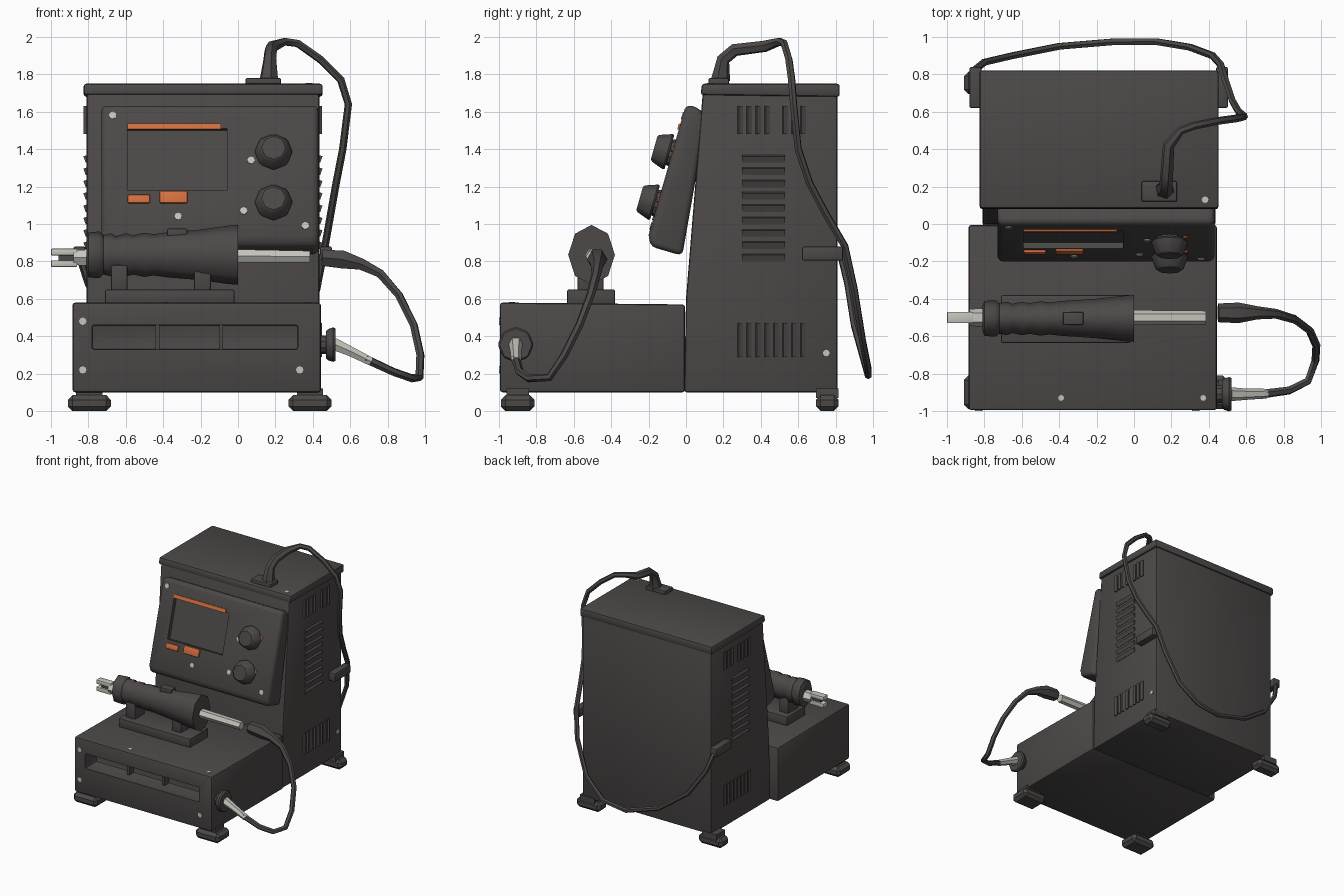
import bpy, bmesh, math
from mathutils import Vector, Matrix

if "Cube" in bpy.data.objects:
    bpy.data.objects.remove(bpy.data.objects["Cube"])

def mat(name, r, g, b):
    m = bpy.data.materials.new(name)
    m.diffuse_color = (r, g, b, 1)
    m.use_nodes = True
    m.node_tree.nodes["Principled BSDF"].inputs["Base Color"].default_value = m.diffuse_color
    return m

DARK = mat("dark_grey", 0.072, 0.066, 0.064)
ORANGE = mat("orange", 0.66, 0.16, 0.05)
METAL = mat("light_metal", 0.56, 0.56, 0.51)

def finish(name, me, m, bevel=0, segs=2, cutters=(), angle=35):
    """Link the mesh, apply bevel and cuts, and shade it."""
    ob = bpy.data.objects.new(name, me)
    bpy.context.collection.objects.link(ob)
    if bevel:
        b = ob.modifiers.new("bevel", 'BEVEL')
        b.width, b.segments = bevel, segs
    for c in cutters:
        k = ob.modifiers.new("cut", 'BOOLEAN')
        k.object, k.operation, k.solver = c, 'DIFFERENCE', 'EXACT'
    if ob.modifiers:
        dg = bpy.context.evaluated_depsgraph_get()
        new = bpy.data.meshes.new_from_object(ob.evaluated_get(dg))
        ob.modifiers.clear()
        ob.data = new
    for c in cutters:
        bpy.data.objects.remove(c)
    ob.data.materials.clear()
    ob.data.materials.append(m)
    bpy.ops.object.select_all(action='DESELECT')
    ob.select_set(True)
    bpy.context.view_layer.objects.active = ob
    bpy.ops.object.shade_smooth_by_angle(angle=math.radians(angle))
    return ob

def to_mesh(name, bm):
    bmesh.ops.recalc_face_normals(bm, faces=bm.faces)
    me = bpy.data.meshes.new(name)
    bm.to_mesh(me)
    bm.free()
    return me

def box(name, x, y, z, m=DARK, rot=None, **kw):
    """Box from (min, max) ranges, optionally turned about its own centre."""
    bm = bmesh.new()
    bmesh.ops.create_cube(bm, size=1)
    size = [r[1] - r[0] for r in (x, y, z)]
    c = Vector([(r[0] + r[1]) / 2 for r in (x, y, z)])
    M = Matrix.Translation(c) @ (rot or Matrix()) @ Matrix.Diagonal((*size, 1))
    bmesh.ops.transform(bm, matrix=M, verts=bm.verts)
    return finish(name, to_mesh(name, bm), m, **kw)

def prism(name, x0, x1, yz, m=DARK, **kw):
    """Side profile extruded along x."""
    bm = bmesh.new()
    f = bm.faces.new([bm.verts.new((x0, y, z)) for y, z in yz])
    r = bmesh.ops.extrude_face_region(bm, geom=[f])
    vs = [v for v in r["geom"] if isinstance(v, bmesh.types.BMVert)]
    bmesh.ops.translate(bm, verts=vs, vec=(x1 - x0, 0, 0))
    return finish(name, to_mesh(name, bm), m, **kw)

def cone(name, p, axis, r1, r2, depth, sides, m=DARK, **kw):
    """Capped cone starting at p and rising along axis."""
    bm = bmesh.new()
    bmesh.ops.create_cone(bm, cap_ends=True, segments=sides, radius1=r1, radius2=r2, depth=depth)
    q = Vector(axis).to_track_quat('Z', 'Y').to_matrix().to_4x4()
    M = Matrix.Translation(p) @ q @ Matrix.Translation((0, 0, depth / 2))
    bmesh.ops.transform(bm, matrix=M, verts=bm.verts)
    return finish(name, to_mesh(name, bm), m, **kw)

def tube(name, pts, m=DARK, res=1, angle=50):
    """Tube through (x, y, z, radius) points."""
    cu = bpy.data.curves.new(name, 'CURVE')
    cu.dimensions, cu.bevel_depth, cu.bevel_resolution = '3D', 1.0, res
    cu.use_fill_caps = True
    s = cu.splines.new('POLY')
    s.points.add(len(pts) - 1)
    for sp, (x, y, z, r) in zip(s.points, pts):
        sp.co, sp.radius = (x, y, z, 1), r
    tmp = bpy.data.objects.new("tmp", cu)
    bpy.context.collection.objects.link(tmp)
    dg = bpy.context.evaluated_depsgraph_get()
    me = bpy.data.meshes.new_from_object(tmp.evaluated_get(dg))
    bpy.data.objects.remove(tmp)
    return finish(name, me, m, angle=angle)

# tower and lid
prism("tower", -0.81, 0.435, [(-0.01, 0.1), (0.81, 0.1), (0.81, 1.71), (0.09, 1.71), (0.0, 0.6)], bevel=0.015)
prism("lid", -0.825, 0.452, [(0.078, 1.69), (0.822, 1.68), (0.822, 1.75), (0.085, 1.75)], bevel=0.014)

# base box with a long front slot
slot = box("slot_cutter", (-0.78, 0.32), (-1.1, -0.84), (0.33, 0.46), bevel=0.01)
prism("base", -0.885, 0.443, [(-0.995, 0.1), (-0.005, 0.1), (-0.005, 0.57), (-0.995, 0.58)],
      bevel=0.015, cutters=[slot])
for x in (-0.43, -0.09):
    box("slot_divider", (x - 0.01, x + 0.01), (-0.9, -0.83), (0.33, 0.46))

# feet
for x in (-0.795, 0.385):
    for y in (-0.9, 0.755):
        w = 0.09 if y < 0 else 0.06
        box("foot", (x - 0.115, x + 0.115), (y - w, y + w), (0, 0.085), bevel=0.025, segs=1)
        box("foot_mount", (x - 0.07, x + 0.07), (y - 0.06, y + 0.06), (0.07, 0.12))

# tilted control panel with a recessed screen
T = math.atan2(0.2, 0.7)
TILT = Matrix.Rotation(-T, 4, 'X')
N = Vector((0, -math.cos(T), math.sin(T)))

def on_panel(x, z, lift=0.0):
    return Vector((x, -0.2 + (z - 0.94) * 0.2 / 0.7, z)) + N * lift

def plate(name, x, z, m, depth, lift, **kw):
    c = on_panel(sum(x) / 2, sum(z) / 2, lift)
    h = (z[1] - z[0]) / 2 / math.cos(T)
    return box(name, x, (c.y - depth / 2, c.y + depth / 2), (c.z - h, c.z + h), m, rot=TILT, **kw)

screen = plate("screen_cutter", (-0.59, -0.06), (1.18, 1.51), DARK, 0.07, 0)
prism("control_panel", -0.73, 0.43,
      [(0.0, 1.64), (-0.2, 0.94), (-0.19, 0.88), (-0.02, 0.83), (0.11, 1.57), (0.07, 1.62)],
      bevel=0.03, segs=3, cutters=[screen])
plate("screen_strip", (-0.59, -0.09), (1.505, 1.535), ORANGE, 0.009, 0.004)
plate("button", (-0.59, -0.47), (1.11, 1.155), ORANGE, 0.03, 0.0, bevel=0.008)
plate("button", (-0.42, -0.27), (1.11, 1.175), ORANGE, 0.03, 0.0, bevel=0.008)
for z in (1.38, 1.11):
    cone("knob_collar", on_panel(0.19, z, -0.01), N, 0.075, 0.07, 0.03, 10)
    cone("knob", on_panel(0.19, z, 0.015), N, 0.105, 0.075, 0.085, 8, bevel=0.01, segs=1)
    cone("knob_marker", on_panel(0.275, z + 0.02, -0.004), N, 0.014, 0.014, 0.012, 8, ORANGE)
for x, z in ((-0.67, 1.58), (0.07, 1.34), (0.03, 1.07), (0.36, 0.99), (-0.32, 1.04)):
    cone("panel_screw", on_panel(x, z, -0.004), N, 0.02, 0.02, 0.009, 8, METAL)
for x, z in ((-0.83, 0.48), (-0.83, 0.22), (0.33, 0.22)):
    cone("base_screw", (x, -0.99, z), (0, -1, 0), 0.02, 0.02, 0.009, 8, METAL)
for x in (-0.39, 0.37):
    cone("base_top_screw", (x, -0.93, 0.573), (0, 0, 1), 0.016, 0.016, 0.009, 8, METAL)
cone("lid_screw", (0.38, 0.13, 1.745), (0, 0, 1), 0.018, 0.018, 0.009, 8, METAL)
cone("side_screw", (0.43, 0.75, 0.31), (1, 0, 0), 0.018, 0.018, 0.009, 8, METAL)

# side louvres on both sides
for xs, s in ((0.437, 1), (-0.812, -1)):
    X = (xs - 0.009, xs + 0.009)
    for i in range(9):
        z = 0.82 + i * 0.066
        box("louvre", X, (0.3, 0.53), (z - 0.018, z + 0.018), rot=Matrix.Rotation(s * 0.35, 4, 'Y'))
    for i in range(8):
        y = 0.29 + i * 0.048
        box("lower_louvre", X, (y - 0.012, y + 0.012), (0.29, 0.47), rot=Matrix.Rotation(s * 0.4, 4, 'Z'))
        if i != 4:
            box("upper_louvre", X, (y - 0.012, y + 0.012), (1.48, 1.63), rot=Matrix.Rotation(s * 0.4, 4, 'Z'))

# stand for the hand tool
box("stand_plate", (-0.71, -0.02), (-0.635, -0.38), (0.57, 0.65), bevel=0.008)
for x in (-0.635, -0.19):
    box("stand_post", (x - 0.045, x + 0.045), (-0.58, -0.44), (0.64, 0.78), bevel=0.01)

# ribbed handle, oval in section
prof = [(-0.81, .085), (-0.80, .12), (-0.74, .125), (-0.72, .105), (-0.68, .115), (-0.65, .10), (-0.6, .115),
        (-0.56, .105), (-0.5, .118), (-0.45, .11), (-0.38, .12), (-0.2, .135), (-0.06, .155), (0.0, .16)]
h = tube("handle", [(x, 0, 0, r) for x, r in prof], res=2)
for v in h.data.vertices:
    v.co.y = v.co.y * 0.78 - 0.505
    v.co.z += 0.835
box("handle_switch", (-0.38, -0.27), (-0.54, -0.47), (0.93, 0.975), bevel=0.008)
tube("tool_shaft", [(-0.02, -0.5, 0.83, .04), (0.385, -0.5, 0.825, .036)], METAL)
tube("tool_nose", [(-0.8, -0.5, 0.82, .05), (-0.88, -0.5, 0.82, .045)], METAL)
box("fork_top", (-1.0, -0.86), (-0.53, -0.47), (0.832, 0.868), METAL, bevel=0.006)
box("fork_bottom", (-1.0, -0.86), (-0.53, -0.47), (0.77, 0.806), METAL, bevel=0.006)
box("fork_gap", (-0.96, -0.86), (-0.515, -0.485), (0.8, 0.84))

# tool cable looping to the plug on the base side
tube("tool_cable", [(0.45, -0.475, 0.82, .05), (0.56, -0.475, 0.81, .055), (0.66, -0.475, 0.785, .035),
     (0.76, -0.48, 0.735, .026), (0.86, -0.51, 0.62, .023), (0.94, -0.57, 0.46, .022), (0.975, -0.65, 0.3, .022),
     (0.97, -0.73, 0.18, .022), (0.93, -0.84, 0.175, .022), (0.83, -0.89, 0.21, .022), (0.68, -0.91, 0.28, .024)])
tube("plug_sleeve", [(0.51, -0.91, 0.36, .038), (0.6, -0.91, 0.32, .03), (0.71, -0.907, 0.265, .026)], METAL)
cone("socket_ring", (0.435, -0.91, 0.355), (1, 0, 0), 0.05, 0.05, 0.04, 10)
cone("plug_collar", (0.47, -0.91, 0.355), (1, 0, 0), 0.085, 0.1, 0.05, 8, bevel=0.012, segs=1)

# power cable: from the lid, down the right, across the back to the left side
box("cable_mount", (0.04, 0.23), (0.12, 0.23), (1.74, 1.78), bevel=0.008)
tube("power_cable", [(0.165, 0.185, 1.77, .052), (0.17, 0.2, 1.88, .036), (0.175, 0.26, 1.93, .035),
     (0.185, 0.42, 1.95, .032), (0.25, 0.5, 1.975, .022), (0.32, 0.525, 1.965, .021), (0.44, 0.55, 1.88, .021),
     (0.55, 0.565, 1.77, .021), (0.59, 0.575, 1.64, .02), (0.56, 0.6, 1.4, .02), (0.525, 0.66, 1.22, .02),
     (0.495, 0.75, 1.05, .02), (0.465, 0.85, 0.88, .02), (0.42, 0.9, 0.65, .02), (0.3, 0.945, 0.37, .02),
     (0.12, 0.975, 0.22, .02), (-0.1, 0.975, 0.19, .02), (-0.4, 0.95, 0.28, .02), (-0.65, 0.9, 0.46, .02),
     (-0.8, 0.865, 0.68, .02), (-0.845, 0.83, 0.82, .02), (-0.848, 0.78, 0.845, .03)])
for x in (-0.848, 0.47):
    box("cable_clip", (x - 0.032, x + 0.032), (0.62, 0.84), (0.805, 0.88), bevel=0.01)
